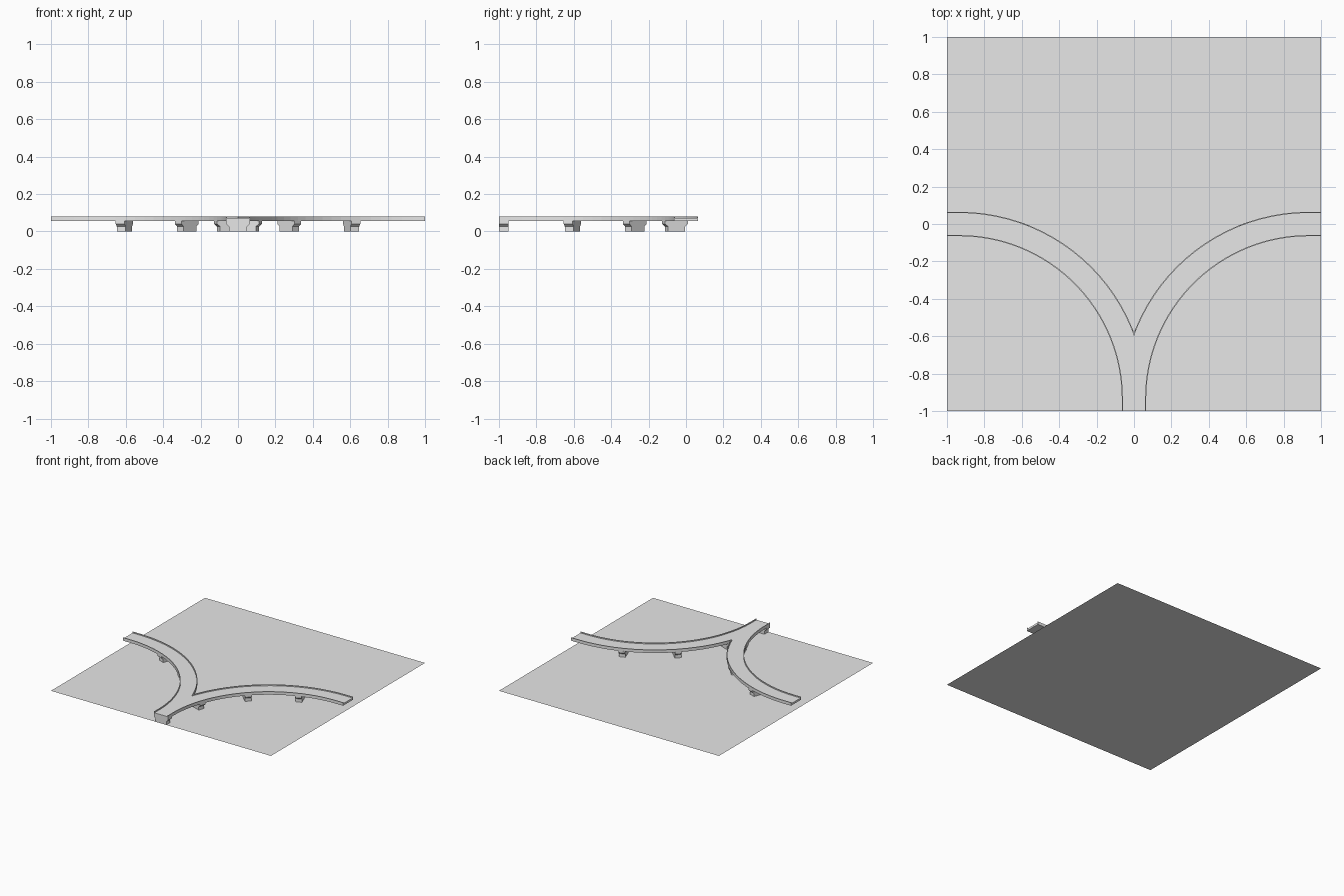
import bpy, bmesh, math
from mathutils import Vector

cube = bpy.data.objects.get("Cube")
if cube:
    bpy.data.objects.remove(cube, do_unlink=True)

grey = bpy.data.materials.new("light_grey")
grey.use_nodes = True
grey.diffuse_color = (0.8, 0.8, 0.8, 1)
grey.node_tree.nodes["Principled BSDF"].inputs["Base Color"].default_value = (0.8, 0.8, 0.8, 1)

STRAIGHT = 0.065            # straight run at each end of a branch
RADIUS = 1 - STRAIGHT       # centre-line radius of the bend
HALF = 0.065                # half width of the track
ARC = RADIUS * math.pi / 2
LENGTH = ARC + 2 * STRAIGHT


def station(s):
    """Point and outward direction at distance s along the right branch."""
    if s <= STRAIGHT:
        return Vector((0, s - 1, 0)), Vector((-1, 0, 0))
    if s >= STRAIGHT + ARC:
        return Vector((1 + s - LENGTH, 0, 0)), Vector((0, 1, 0))
    a = math.pi - (s - STRAIGHT) / RADIUS
    n = Vector((math.cos(a), math.sin(a), 0))
    return Vector((RADIUS, -RADIUS, 0)) + n * RADIUS, n


def sweep(bm, profile, frames):
    """Loft a closed (offset, height) profile through frames and cap the ends."""
    rings = [[bm.verts.new(p + n * w + Vector((0, 0, z))) for w, z in profile]
             for p, n in frames]
    k = len(profile)
    for a, b in zip(rings, rings[1:]):
        for i in range(k):
            j = (i + 1) % k
            bm.faces.new((a[i], a[j], b[j], b[i]))
    bm.faces.new(rings[0])
    bm.faces.new(rings[-1][::-1])


def finish(name, bm, mirrored=True):
    bmesh.ops.recalc_face_normals(bm, faces=bm.faces)
    mesh = bpy.data.meshes.new(name)
    bm.to_mesh(mesh)
    bm.free()
    mesh.materials.append(grey)
    obj = bpy.data.objects.new(name, mesh)
    bpy.context.collection.objects.link(obj)
    if mirrored:
        # Trim at the centre line so the branches merge into one stem
        mod = obj.modifiers.new("mirror", 'MIRROR')
        mod.use_axis[0] = True
        mod.use_bisect_axis[0] = True
    return obj


def symmetric(half):
    return half + [(-w, z) for w, z in reversed(half)]


# Ground sheet
bm = bmesh.new()
bmesh.ops.create_grid(bm, x_segments=1, y_segments=1, size=1)
finish("ground_sheet", bm, mirrored=False)

# Curved deck with a thin raised kerb on both edges
LIP = HALF - 0.006
deck = symmetric([(HALF, 0.055), (HALF, 0.08), (LIP, 0.08), (LIP, 0.071)])
steps = 24
stops = [0] + [STRAIGHT + ARC * i / steps for i in range(steps + 1)] + [LENGTH]
bm = bmesh.new()
sweep(bm, deck, [station(s) for s in stops])
finish("track_deck", bm)

# Hammerhead piers, evenly spaced along each branch
pier = symmetric([(0.048, 0), (0.048, 0.026), (HALF, 0.041), (HALF, 0.056)])
THICK = 0.05
for i, name in enumerate(("stem_pier", "inner_pier", "middle_pier", "outer_pier")):
    s = max(i * LENGTH / 4, THICK / 2)
    p, n = station(s)
    along = Vector((n.y, -n.x, 0)) * THICK / 2
    bm = bmesh.new()
    sweep(bm, pier, [(p - along, n), (p + along, n)])
    finish(name, bm)
